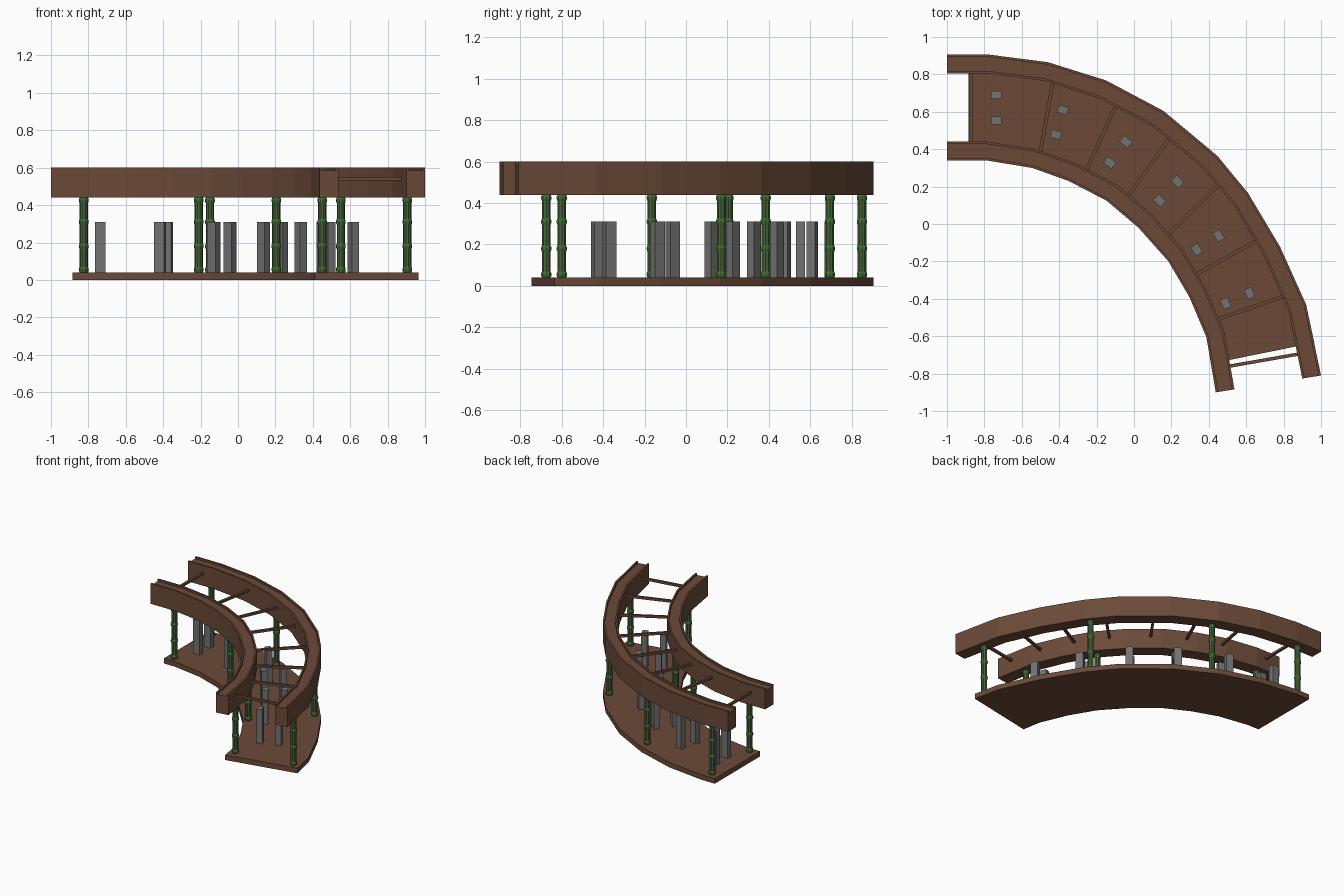
import bpy, bmesh, math
from mathutils import Vector, Matrix

cube = bpy.data.objects.get("Cube")
if cube:
    bpy.data.objects.remove(cube, do_unlink=True)


def material(name, rgb):
    m = bpy.data.materials.new(name)
    m.use_nodes = True
    m.diffuse_color = (*rgb, 1)
    bsdf = next(n for n in m.node_tree.nodes if n.type == 'BSDF_PRINCIPLED')
    bsdf.inputs["Base Color"].default_value = (*rgb, 1)
    return m


brown = material("brown wood", (0.145, 0.068, 0.040))
green = material("bamboo green", (0.060, 0.130, 0.042))
bright = material("bamboo ring green", (0.040, 0.190, 0.022))
grey = material("grey stone", (0.17, 0.17, 0.17))


def finish(name, bm, *mats):
    bmesh.ops.recalc_face_normals(bm, faces=bm.faces)
    mesh = bpy.data.meshes.new(name)
    bm.to_mesh(mesh)
    bm.free()
    for m in mats:
        mesh.materials.append(m)
    obj = bpy.data.objects.new(name, mesh)
    bpy.context.collection.objects.link(obj)
    return obj


def loft(bm, rings, closed=False):
    """Skin a list of vertex rings and cap both ends."""
    rows = [[bm.verts.new(p) for p in ring] for ring in rings]
    for a, b in zip(rows, rows[1:]):
        n = len(a)
        for i in range(n):
            bm.faces.new((a[i], a[(i + 1) % n], b[(i + 1) % n], b[i]))
    bm.faces.new(rows[0])
    bm.faces.new(rows[-1])


def sweep(name, inner, outer, section):
    """Sweep a (sideways fraction, height) section along the two curved edges."""
    rings = [[(*Vector(a).lerp(Vector(b), t), z) for t, z in section]
             for a, b in zip(inner, outer)]
    bm = bmesh.new()
    loft(bm, rings)
    return finish(name, bm, brown)


# Inner and outer edges of the curved walkway
inner = [(-1, .34), (-.79, .34), (-.545, .30), (-.35, .23), (-.147, .125),
         (.024, -.02), (.184, -.20), (.296, -.39), (.387, -.605), (.437, -.90)]
outer = [(-1, .905), (-.77, .905), (-.46, .865), (-.15, .768), (.157, .605),
         (.445, .365), (.61, .165), (.78, -.12), (.92, -.43), (1, -.81)]

# Floor, shorter than the beams at both ends
sweep("floor",
      [(-.885, .34)] + inner[1:-1] + [(.411, -.747)],
      [(-.885, .905)] + outer[1:-1] + [(.964, -.635)],
      [(0, 0), (1, 0), (1, .04), (0, .04)])

# Beams with a shallow groove along the top
BEAM = .178


def beam_section(start):
    shape = [(0, .44), (1, .44), (1, .6), (.87, .6), (.87, .585),
             (.13, .585), (.13, .6), (0, .6)]
    return [(start + BEAM * t, z) for t, z in shape]


sweep("inner_beam", inner, outer, beam_section(0))
sweep("outer_beam", inner, outer, beam_section(1 - BEAM))


def box(name, centre, size, angle, mat):
    bm = bmesh.new()
    bmesh.ops.create_cube(bm, size=1, matrix=Matrix.Translation(centre)
                          @ Matrix.Rotation(angle, 4, 'Z')
                          @ Matrix.Diagonal((*size, 1)))
    return finish(name, bm, mat)


# Rungs between the beams
rungs = [((-.87, .43), (-.87, .81)), ((-.50, .387), (-.435, .755)),
         ((-.253, .29), (-.10, .627)), ((-.03, .152), (.18, .445)),
         ((.19, -.05), (.45, .205)), ((.333, -.27), (.653, -.09)),
         ((.445, -.51), (.797, -.387)), ((.51, -.76), (.877, -.696))]
for i, (a, b) in enumerate(rungs):
    a, b = Vector(a), Vector(b)
    d, mid = b - a, (a + b) / 2
    box(f"rung_{i + 1}", (*mid, .54), (d.length + .04, .018, .018),
        math.atan2(d.y, d.x), brown)

# Pairs of stone pillars on the floor
pairs = [((-.737, .553), (-.737, .69)), ((-.417, .478), (-.38, .61)),
         ((-.13, .328), (-.043, .44)), ((.137, .125), (.233, .227)),
         ((.335, -.137), (.453, -.063)), ((.49, -.424), (.617, -.37))]
for i, (a, b) in enumerate(pairs):
    angle = math.atan2(b[1] - a[1], b[0] - a[0])
    for side, p in (("inner", a), ("outer", b)):
        box(f"{side}_pillar_{i + 1}", (*p, .175), (.043, .056, .27), angle, grey)

# Bamboo posts: slim stems with flared nodes and bright rings
nodes = [.055, .18, .31, .425]
profile = [(.025, .038)]
for z in nodes:
    profile += [(.022, z - .015), (.026, z - .005), (.026, z + .005), (.022, z + .015)]
profile = sorted(profile + [(.025, .442)], key=lambda p: p[1])
SIDES = 10
posts = [(-.825, .385), (-.825, .85), (-.21, .205), (-.15, .695),
         (.205, -.165), (.55, .17), (.45, -.675), (.905, -.60)]
for i, (x, y) in enumerate(posts):
    bm = bmesh.new()
    loft(bm, [[(x + r * math.cos(k * math.tau / SIDES),
                y + r * math.sin(k * math.tau / SIDES), z) for k in range(SIDES)]
              for r, z in profile])
    for f in bm.faces:
        z = f.calc_center_median().z
        f.material_index = int(any(abs(z - n) < .004 for n in nodes))
    finish(f"bamboo_post_{i + 1}", bm, green, bright)
